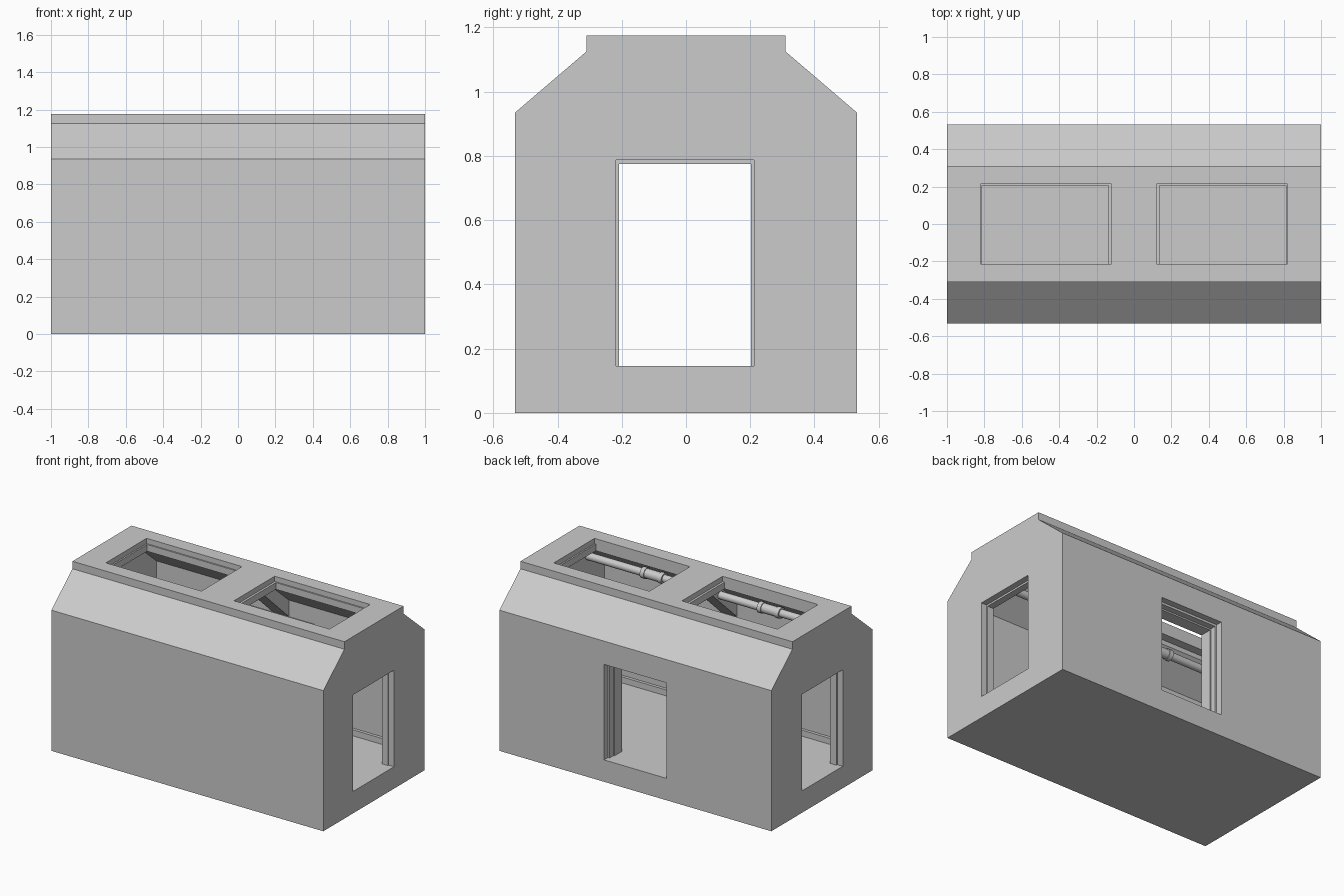
import bpy, bmesh, math
from mathutils import Matrix

if "Cube" in bpy.data.objects:
    bpy.data.objects.remove(bpy.data.objects["Cube"])


def make_object(name, bm):
    bmesh.ops.recalc_face_normals(bm, faces=bm.faces)
    me = bpy.data.meshes.new(name)
    bm.to_mesh(me)
    bm.free()
    ob = bpy.data.objects.new(name, me)
    bpy.context.collection.objects.link(ob)
    return ob


def prism(name, profile, x0, x1):
    """Extrude a (y, z) profile along x."""
    bm = bmesh.new()
    face = bm.faces.new([bm.verts.new((x0, y, z)) for y, z in profile])
    ext = bmesh.ops.extrude_face_region(bm, geom=[face])["geom"]
    verts = [v for v in ext if isinstance(v, bmesh.types.BMVert)]
    bmesh.ops.translate(bm, verts=verts, vec=(x1 - x0, 0, 0))
    return make_object(name, bm)


def box(name, x, y, z):
    return prism(name, [(y[0], z[0]), (y[1], z[0]), (y[1], z[1]), (y[0], z[1])], *x)


def mirrored(half):
    return half + [(-y, z) for y, z in reversed(half)]


def cut(target, cutter):
    mod = target.modifiers.new("cut", 'BOOLEAN')
    mod.operation = 'DIFFERENCE'
    mod.solver = 'EXACT'
    mod.object = cutter
    cutter.hide_render = True
    bpy.context.view_layer.objects.active = target
    bpy.ops.object.modifier_apply(modifier=mod.name)
    bpy.data.objects.remove(cutter)


def pipe(name, radius, x0, x1, y=-0.275, z=1.01):
    bm = bmesh.new()
    mat = Matrix.Translation(((x0 + x1) / 2, y, z)) @ Matrix.Rotation(math.pi / 2, 4, 'Y')
    bmesh.ops.create_cone(bm, cap_ends=True, segments=20, radius1=radius,
                          radius2=radius, depth=x1 - x0, matrix=mat)
    ob = make_object(name, bm)
    bpy.ops.object.select_all(action='DESELECT')
    ob.select_set(True)
    bpy.context.view_layer.objects.active = ob
    bpy.ops.object.shade_smooth_by_angle()


# Hollow shell with chamfered eaves and raised roof
shell = prism("shell", mirrored([(0.532, 0), (0.532, 0.935), (0.31, 1.125), (0.31, 1.175)]), -1, 1)
cut(shell, prism("room_cutter", mirrored([(0.45, 0.145), (0.45, 0.91), (0.27, 1.065), (0.27, 1.095)]),
                 -0.915, 0.915))

# Stepped openings: end doors, skylights, back door
for s in (-1, 1):
    span = lambda a, b: sorted((s * a, s * b))
    cut(shell, box("door_cutter", span(0.85, 1.1), (-0.208, 0.203), (0.1455, 0.775)))
    cut(shell, box("door_rebate", span(0.96, 1.1), (-0.218, 0.211), (0.1455, 0.787)))
    cut(shell, box("skylight_cutter", span(0.135, 0.812), (-0.213, 0.205), (1.0, 1.3)))
    cut(shell, box("skylight_rebate", span(0.12, 0.822), (-0.213, 0.214), (1.14, 1.3)))
cut(shell, box("back_door_cutter", (-0.218, 0.218), (0.4, 0.6), (0.1455, 0.765)))
cut(shell, box("back_door_rebate", (-0.23, 0.23), (0.49, 0.6), (0.1455, 0.78)))

# Inner back door frame
box("door_frame_top", (-0.25, 0.25), (0.37, 0.45), (0.755, 0.80))
for s in (-1, 1):
    xs = sorted((s * 0.212, s * 0.25))
    box("door_frame_side", xs, (0.37, 0.45), (0.145, 0.755))
    box("back_baseboard", sorted((s * 0.25, s * 0.915)), (0.43, 0.45), (0.145, 0.185))
box("front_baseboard", (-0.915, 0.915), (-0.45, -0.43), (0.145, 0.185))

# Corner gussets under the central roof beam
for s in (-1, 1):
    prism("roof_gusset", [(s * 0.45, 0.80), (s * 0.45, 0.91), (s * 0.27, 1.065),
                          (s * 0.27, 1.095), (s * 0.13, 1.095)], -0.06, 0.06)

# Overhead pipe with collared couplers
pipe("pipe", 0.025, -0.915, 0.915)
for c in (-0.43, 0.43):
    pipe("coupler", 0.031, c - 0.075, c + 0.075)
    for d in (-0.065, 0.065):
        pipe("coupler_ring", 0.036, c + d - 0.014, c + d + 0.014)
